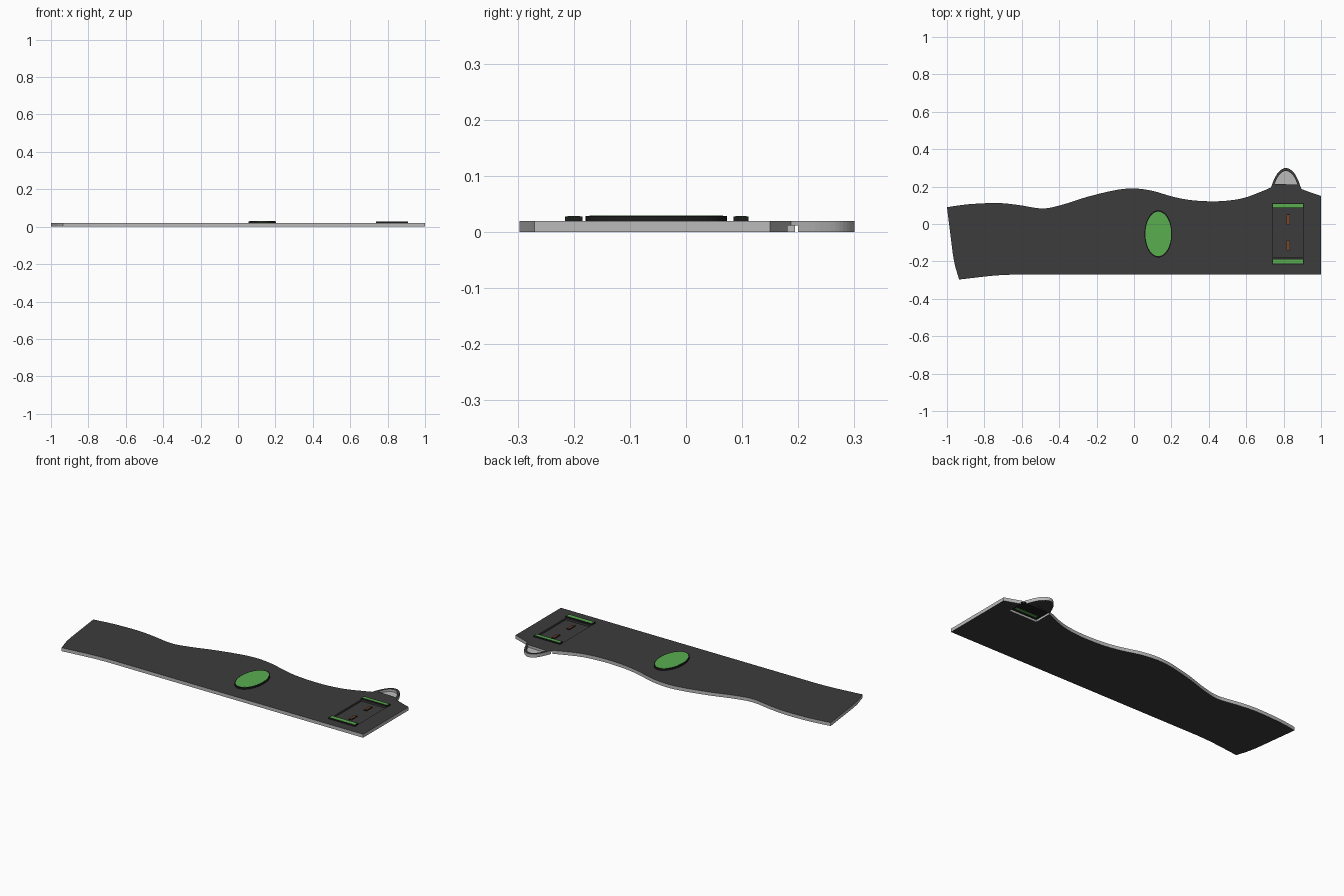
import bpy, bmesh, math
from mathutils import Vector

if "Cube" in bpy.data.objects:
    bpy.data.objects.remove(bpy.data.objects["Cube"])


def mat(name, c):
    m = bpy.data.materials.new(name)
    m.diffuse_color = (*c, 1)
    m.use_nodes = True
    m.node_tree.nodes["Principled BSDF"].inputs["Base Color"].default_value = m.diffuse_color
    return m


DARK = mat("dark_surface", (0.045, 0.045, 0.045))
BLACK = mat("black_trim", (0.012, 0.012, 0.012))
GREEN = mat("green_pad", (0.1, 0.42, 0.08))
BROWN = mat("brown_contact", (0.2, 0.06, 0.02))
GREY = mat("light_grey", (0.5, 0.5, 0.5))


def prism(name, pts, z0, z1, mats=()):
    bm = bmesh.new()
    f = bm.faces.new([bm.verts.new((x, y, z0)) for x, y in pts])
    ext = bmesh.ops.extrude_face_region(bm, geom=[f])
    bmesh.ops.translate(bm, vec=(0, 0, z1 - z0),
                        verts=[v for v in ext["geom"] if isinstance(v, bmesh.types.BMVert)])
    bmesh.ops.recalc_face_normals(bm, faces=bm.faces)
    me = bpy.data.meshes.new(name)
    bm.to_mesh(me)
    bm.free()
    ob = bpy.data.objects.new(name, me)
    bpy.context.collection.objects.link(ob)
    for m in mats:
        me.materials.append(m)
    return ob


def rect(x0, x1, y0, y1):
    return [(x0, y0), (x1, y0), (x1, y1), (x0, y1)]


def ellipse(cx, cy, rx, ry, n=48):
    return [(cx + rx * math.cos(2 * math.pi * i / n), cy + ry * math.sin(2 * math.pi * i / n))
            for i in range(n)]


def smooth(pts, steps=5):
    # Catmull-Rom through the given points
    p = [Vector(q) for q in pts]
    p = [2 * p[0] - p[1]] + p + [2 * p[-1] - p[-2]]
    out = []
    for i in range(1, len(p) - 2):
        a, b, c, d = p[i - 1:i + 3]
        for k in range(steps):
            t = k / steps
            q = 0.5 * (2 * b + (c - a) * t + (2 * a - 5 * b + 4 * c - d) * t * t
                       + (3 * b - a - 3 * c + d) * t ** 3)
            out.append((q.x, q.y))
    return out + [tuple(pts[-1])]


def cut(ob, pts, z0, z1):
    c = prism("cutter", pts, z0, z1)
    c.hide_render = True
    md = ob.modifiers.new("cut", 'BOOLEAN')
    md.operation, md.solver, md.object = 'DIFFERENCE', 'EXACT', c
    bpy.context.view_layer.objects.active = ob
    bpy.ops.object.modifier_apply(modifier=md.name)
    bpy.data.objects.remove(c)


# Plate outline: wavy back edge, rounded tab, straight front, curved left end
wave = smooth([(-1, .09), (-.88, .106), (-.73, .112), (-.62, .102), (-.49, .083), (-.38, .104),
               (-.25, .145), (-.1, .181), (0, .19), (.1, .177), (.2, .148), (.3, .128),
               (.42, .121), (.52, .127), (.6, .143), (.68, .173), (.732, .195)])
tab = smooth([(.732, .195), (.75, .24), (.775, .28), (.812, .30), (.85, .28), (.875, .24), (.895, .187)])
right = [(.94, .17), (.999, .15), (.999, -.27)]
front = smooth([(-.66, -.271), (-.76, -.277), (-.935, -.297)])
left = smooth([(-.935, -.297), (-.962, -.2), (-.98, -.07), (-1, .09)])
plate = prism("plate", wave + tab[1:] + right + front + left[1:-1], 0, 0.02)

# Pockets: tray between bars, underside slot, tab window
cut(plate, rect(.74, .905, -.18, .086), .009, .05)
cut(plate, rect(.73, .91, .09, .2), -.02, .012)
window = [(.74, .21)] + smooth([(.752, .215), (.768, .25), (.788, .274), (.812, .284),
                                (.836, .274), (.857, .25), (.875, .21)])
cut(plate, window[1:], .006, .05)

# Faces: dark top and bottom, grey rim and window, black tab underside
for m in (GREY, DARK, BLACK):
    plate.data.materials.append(m)
for f in plate.data.polygons:
    c = f.center
    in_window = c.y > .2 and .003 < c.z < .012
    f.material_index = 1 if abs(f.normal.z) > .5 and not in_window else 0
    if .01 < c.z < .0195 and abs(c.x - .82) < .1 and -.19 < c.y < .1:
        f.material_index = 1
    if f.normal.z < -.5 and c.z > .005:
        f.material_index = 2
prism("tab_underside", [(.89, .2)] + tab[::-1][4:-4] + [(.74, .2)], 0, .0015, [BLACK])

# Oval button with black rim
prism("button_rim", ellipse(.13, -.053, .074, .126), .018, .029, [BLACK])
prism("button_pad", ellipse(.13, -.053, .069, .119), .028, .03, [GREEN])

# Two end bars with green tops
for i, y in enumerate((-.2, .098)):
    h = .0155 if i == 0 else .0135
    prism("bar_base", rect(.738, .908, y - h, y + h), .018, .0275, [BLACK])
    prism("bar_top", rect(.743, .903, y - h + .004, y + h - .004), .027, .0285, [GREEN])
prism("slot_strip", rect(.75, .89, .11, .125), .010, .0125, [GREEN])

# Tray contacts
for y in (.025, -.115):
    prism("contact_frame", rect(.816, .834, y - .028, y + .028), .008, .013, [BLACK])
    prism("contact", rect(.819, .831, y - .024, y + .024), .0125, .0145, [BROWN])
